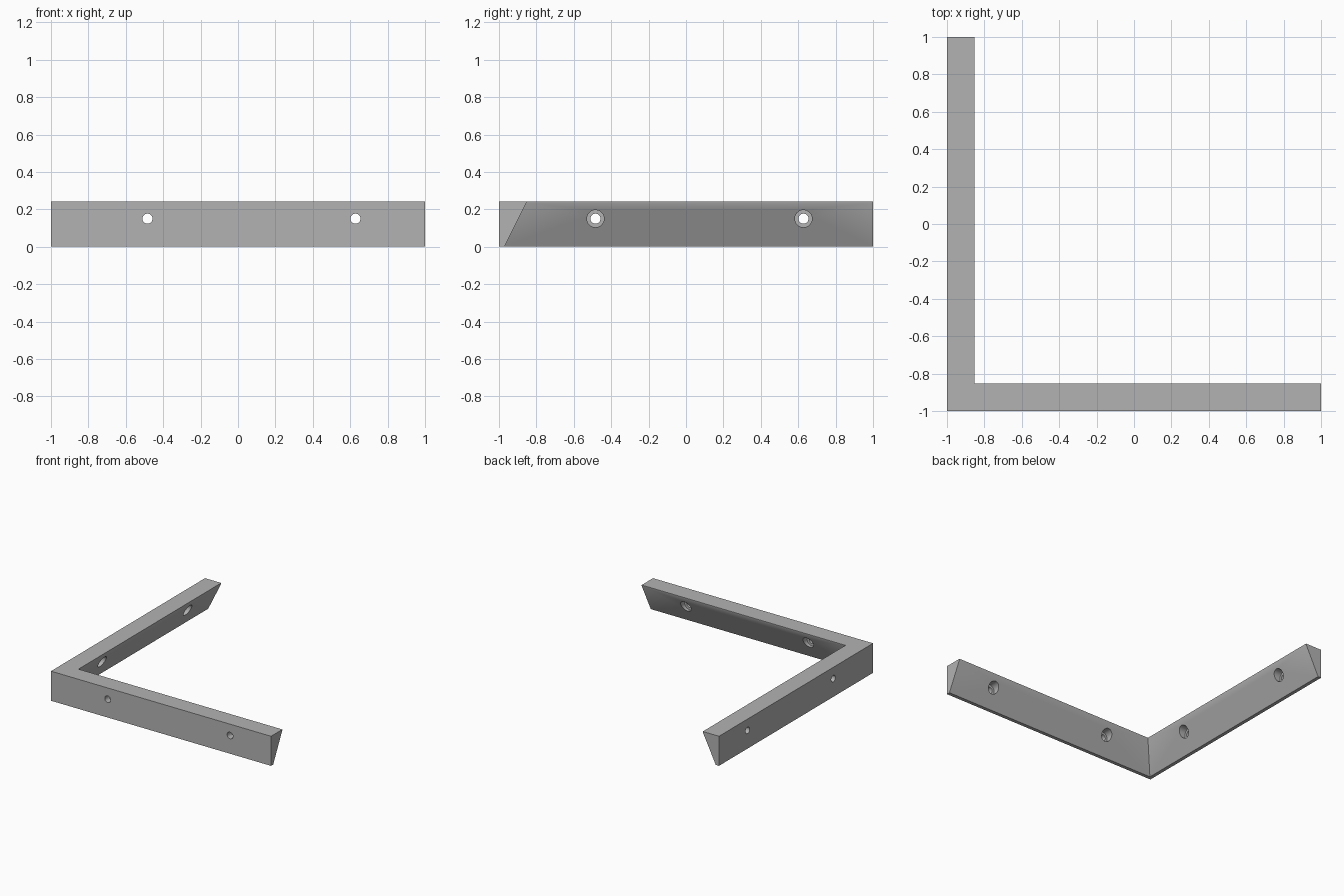
import bpy
import bmesh
from math import pi
from mathutils import Matrix, Vector

cube = bpy.data.objects.get("Cube")
if cube:
    bpy.data.objects.remove(cube, do_unlink=True)

HEIGHT = 0.243
HOLE_Z = 0.15
HOLE_POSITIONS = (-0.484, 0.628)

grey = bpy.data.materials.new("plain grey")
grey.use_nodes = True
colour = (0.45, 0.45, 0.45, 1)
grey.diffuse_color = colour
grey.node_tree.nodes["Principled BSDF"].inputs["Base Color"].default_value = colour


def make_object(name, bm):
    bmesh.ops.recalc_face_normals(bm, faces=bm.faces)
    mesh = bpy.data.meshes.new(name)
    bm.to_mesh(mesh)
    bm.free()
    mesh.materials.append(grey)
    obj = bpy.data.objects.new(name, mesh)
    bpy.context.collection.objects.link(obj)
    return obj


# Corner bracket: wedge profile (inset from outer wall, height) swept round a mitre
profile = [(0, 0), (0.029, 0), (0.147, 0.236), (0.147, HEIGHT), (0, HEIGHT)]
bm = bmesh.new()
sections = [
    [bm.verts.new((1, -1 + d, z)) for d, z in profile],
    [bm.verts.new((-1 + d, -1 + d, z)) for d, z in profile],
    [bm.verts.new((-1 + d, 1, z)) for d, z in profile],
]
for a, b in zip(sections, sections[1:]):
    for i in range(len(profile)):
        j = (i + 1) % len(profile)
        bm.faces.new((a[i], a[j], b[j], b[i]))
bm.faces.new(sections[0])
bm.faces.new(sections[-1])
bracket = make_object("corner_bracket", bm)


# Screw holes with a wider flat-bottomed counterbore on the inner side
def cut_cylinders(name, radius, start, end):
    bm = bmesh.new()
    for along in HOLE_POSITIONS:
        middle = (start + end) / 2
        for centre, turn in (
            (Vector((along, middle, HOLE_Z)), Matrix.Rotation(pi / 2, 4, "X")),
            (Vector((middle, along, HOLE_Z)), Matrix.Rotation(pi / 2, 4, "Y")),
        ):
            bmesh.ops.create_cone(
                bm, cap_ends=True, segments=32, radius1=radius, radius2=radius,
                depth=end - start, matrix=Matrix.Translation(centre) @ turn)
    cutter = make_object(name, bm)
    cutter.hide_render = True
    cutter.hide_set(True)
    cutter.display_type = "WIRE"
    cut = bracket.modifiers.new(name, "BOOLEAN")
    cut.operation = "DIFFERENCE"
    cut.solver = "EXACT"
    cut.object = cutter
    return cutter


cutters = [
    cut_cylinders("screw_hole_cutter", 0.027, -1.1, -0.7),
    cut_cylinders("counterbore_cutter", 0.046, -0.945, -0.7),
]

# Apply the cuts, remove the cutters and smooth the hole walls
bpy.ops.object.select_all(action="DESELECT")
bracket.select_set(True)
bpy.context.view_layer.objects.active = bracket
for cut in list(bracket.modifiers):
    bpy.ops.object.modifier_apply(modifier=cut.name)
for cutter in cutters:
    bpy.data.objects.remove(cutter, do_unlink=True)
bpy.ops.object.shade_smooth_by_angle(angle=pi / 6)
